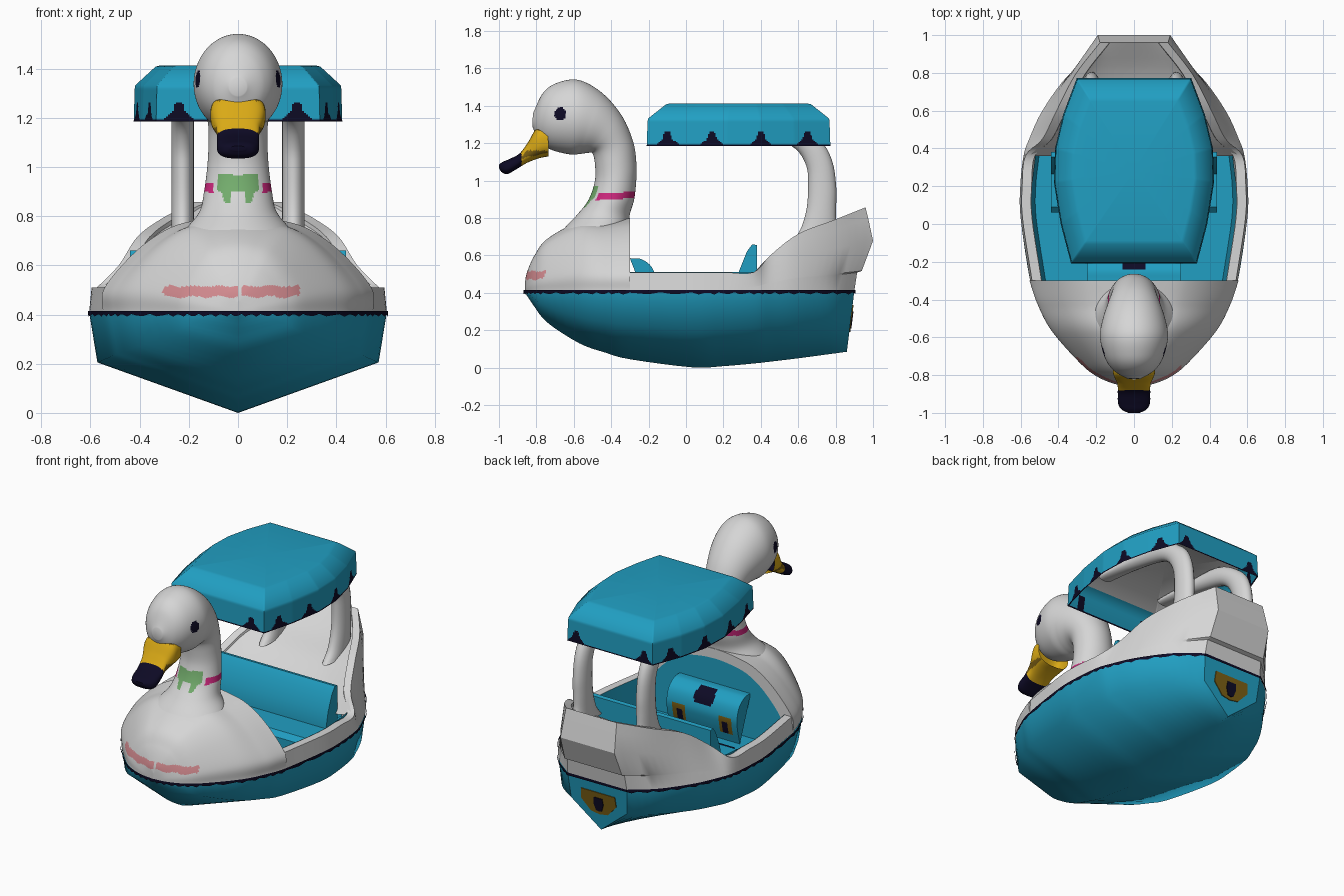
import bpy, bmesh, math
from mathutils import Vector as V

if "Cube" in bpy.data.objects:
    bpy.data.objects.remove(bpy.data.objects["Cube"])

COLS = {"white": (.67, .67, .67), "teal": (.015, .345, .54), "navy": (.004, .003, .018),
        "yellow": (.70, .40, .008), "brown": (.20, .115, .007), "light pink": (.66, .26, .28),
        "green": (.17, .41, .15), "magenta": (.60, .02, .20)}
NAMES = list(COLS)
MATS = []
for n, c in COLS.items():
    m = bpy.data.materials.new(n)
    m.diffuse_color = (*c, 1)
    m.use_nodes = True
    m.node_tree.nodes["Principled BSDF"].inputs["Base Color"].default_value = m.diffuse_color
    MATS.append(m)


def cat(p, n):
    """Smooth curve through points, n steps per span."""
    if n == 1:
        return [V(q) for q in p]
    p = [V(q) for q in p]
    e = [2 * p[0] - p[1]] + p + [2 * p[-1] - p[-2]]
    out = []
    for i in range(1, len(e) - 2):
        a, b, c, d = e[i - 1:i + 3]
        for k in range(n):
            t = k / n
            out.append(.5 * (2 * b + (c - a) * t + (2 * a - 5 * b + 4 * c - d) * t * t
                             + (3 * b - a - 3 * c + d) * t ** 3))
    return out + [p[-1]]


def mirror(half):
    """Half section ending on the centre line -> whole section."""
    return half + [V((-p[0], p[1], p[2])) for p in reversed(half[:-1])]


def loft(name, rings, color="white", rule=None, closed=False, sr=1, ss=1, caps=(0, 0), angle=35):
    """Skin through rings; rule(centre, normal) may return another colour."""
    rings = [cat(r, ss) for r in rings]
    if sr > 1:
        rings = list(zip(*[cat(col, sr) for col in zip(*rings)]))
    bm = bmesh.new()
    vs = [[bm.verts.new(p) for p in r] for r in rings]
    n = len(vs[0])
    for a, b in zip(vs, vs[1:]):
        for i in range(n if closed else n - 1):
            j = (i + 1) % n
            bm.faces.new((a[i], a[j], b[j], b[i]))
    for flag, r in zip(caps, (vs[0], vs[-1])):
        if flag:
            bm.faces.new(r)
    bmesh.ops.remove_doubles(bm, verts=bm.verts, dist=.0005)
    bmesh.ops.recalc_face_normals(bm, faces=bm.faces)
    for f in bm.faces:
        c = rule and rule(f.calc_center_median(), f.normal)
        f.material_index = NAMES.index(c or color)
    me = bpy.data.meshes.new(name)
    bm.to_mesh(me)
    bm.free()
    for m in MATS:
        me.materials.append(m)
    ob = bpy.data.objects.new(name, me)
    bpy.context.collection.objects.link(ob)
    bpy.ops.object.select_all(action='DESELECT')
    ob.select_set(True)
    bpy.context.view_layer.objects.active = ob
    bpy.ops.object.shade_smooth_by_angle(angle=math.radians(angle))


def oval(y0, z0, y1, z1, rx, n=96, e=1.0):
    """Oval ring given its two side-view outline points and half width."""
    a, b = V((0, y0, z0)), V((0, y1, z1))
    pw = lambda t: math.copysign(abs(t) ** e, t)
    return [(a + b) / 2 + (b - a) / 2 * pw(math.cos(2 * math.pi * i / n))
            + V((rx, 0, 0)) * pw(math.sin(2 * math.pi * i / n)) for i in range(n)]


def bar(name, prof, hw, color, rule=None, steps=50, ss=1):
    """Side profile (y, z) extruded across x."""
    rings = [[V((-hw + 2 * hw * i / steps, y, z)) for y, z in prof] for i in range(steps + 1)]
    loft(name, rings, color, rule, closed=(ss == 1), ss=ss, caps=(1, 1))


# stations along the boat: y, half width, keel height, top height, stern lean, inward lean of the rim
ST = [(-.862, 0, .40, .45, 0), (-.85, .09, .385, .51, 0), (-.81, .19, .325, .60, 0), (-.74, .28, .24, .69, 0),
      (-.57, .43, .13, .78, 0), (-.43, .505, .08, .785, 0), (-.30, .55, .045, .80, 0), (.03, .60, .002, .51, 0),
      (.20, .602, .008, .51, 0), (.36, .585, .022, .51, 0), (.45, .555, .032, .60, 0), (.60, .485, .05, .715, 0),
      (.78, .355, .073, .79, .2), (.90, .21, .085, .857, 1)]
LEAN = [.01, .01, .01, .01, .07, .075, .045, .03]

# lower hull with transom
rings = []
for y, w, k, t, q in ST:
    zc = k + (.41 - k) * .5
    rings.append(mirror([V((x, y + (z - .41) * .123 * q, z)) for x, z in ((w, .41), (.945 * w, zc), (0, k))]))
loft("lower_hull", rings, "teal", sr=4, angle=75)
flip = [V((0, p.y, p.z)) for p in rings[-1]]
loft("transom", [rings[-1], flip], "teal")

# dark waterline stripe with a ragged lower edge
line = mirror(cat([(s[1], s[0], .41) for s in reversed(ST)], 6))
loft("waterline_stripe", [[V((p.x * 1.009, p.y * 1.008, z + (.006 * math.sin(i * 2.3) if z < .4 else 0)))
                           for i, p in enumerate(line)] for z in (.397, .415)], "navy", closed=True)


# rounded breast and front deck
def breast_section(s, k=1.0, y=None):
    y = s[0] if y is None else y
    f = ((1, 0), (.985, .256), (.75, .64), (.5, .88), (.25, .97), (0, 1))
    return mirror([V((a * s[1] * k, y, .41 + b * (s[3] - .41) * k)) for a, b in f])


def breast_paint(c, n):
    wob = .005 * math.sin(c.x * 60)
    if c.y < -.6 and .472 + wob < c.z < .515 + wob * .5 and -.305 < c.x < .25 and not 0 < c.x < .015:
        return "light pink"


loft("breast_and_front_deck", [breast_section(s) for s in ST[:7]], "white", breast_paint, sr=12, ss=12, caps=(0, 1))
panel = cat(breast_section(ST[6], .85, -.294), 4)
loft("front_bulkhead_panel", [panel, [V((p.x, -.294, .3)) for p in panel]], "teal")


# gunwales rising to the tail
def wall(s, zr, lean):
    y, w, q = s[0], s[1], s[4]
    out = [V((w - lean * t, y + d * q, .41 + t * (zr - .41)))
           for t, d in ((0, 0), (.22, .015), (.24, .04), (.6, .1), (.86, .075), (1, .06))]
    x, yt = out[-1].x, out[-1].y
    return out + [V((x - .05, yt, zr)), V((x - .065, yt - .01 * q, zr - .16 + .1 * q))]


rim = [wall(s, .51 if i == 0 else s[3], LEAN[i]) for i, s in enumerate(ST[6:])]
for sx, side in ((1, "left"), (-1, "right")):
    loft(side + "_gunwale", [[V((p.x * sx, p.y, p.z)) for p in r] for r in rim], sr=5)
loft("tail_panel", [[V((p.x * sx, p.y, p.z)) for p in rim[-1][:6]] for sx in (1, -1)], angle=25)

# sloping dished rear deck
deck = []
for r, s in zip(rim[3:], ST[9:]):
    p, q = r[5], s[4]
    deck.append(mirror([V((p.x - .02, p.y, p.z - .004)), V((p.x * .6, p.y, p.z - .045 * (1 - q) - .004)),
                        V((0, p.y, p.z - .06 * (1 - q) - .004))]))
loft("rear_deck", deck, sr=4, ss=4)

# cockpit tub
tub = []
for s in ST[6:10]:
    x = s[1] - .062
    tub.append(mirror([V((x, s[0], .511)), V((x - .02, s[0], .3)), V((0, s[0], .3))]))
loft("cockpit_tub", tub, "teal", sr=4)

# seat, cushion, pedals
bar("seat_back", [(.26, .40), (.285, .52), (.325, .62), (.355, .66), (.38, .655), (.38, .3), (.28, .3)], .44, "teal", steps=2)
bar("seat_cushion", [(.06, .3), (.06, .39), (.09, .42), (.3, .42), (.3, .3)], .44, "teal", steps=2)
bar("pedal_plate", [(-.12, .3), (-.12, .308), (0, .308), (0, .3)], .26, "navy",
    lambda c, n: "teal" if abs(c.x) < .1 else None)


# rounded console with painted spots
def console_paint(c, n):
    if abs(c.x) < .075 - abs(c.z - .54) * .5 and .5 < c.z < .58:
        return "navy"
    if .12 < abs(c.x) < .205 and .35 < c.z < .46:
        return "navy" if abs(abs(c.x) - .16) < .02 and c.z < .43 else "brown"


bar("console", [(-.30, .585), (-.24, .58), (-.185, .54), (-.16, .47), (-.165, .40), (-.19, .3)], .25, "teal",
    console_paint, ss=8)


# neck and head in one sweep, with eyes, collar and bow
def head_paint(c, n):
    if math.hypot((c.y + .672) / .032, (c.z - 1.355) / .036) < 1 and abs(c.x) > .08:
        return "navy"
    ax = abs(c.x)
    if c.y < -.42 and ((ax < .083 and .90 + .2 * max(0, ax - .07) < c.z < .962 + .3 * min(ax, .04))
                       or (.03 < ax < .068 - (.9 - c.z) * .3 and .855 < c.z < .91)):
        return "green"
    if .90 < c.z + (c.y + .4) * -.05 < .935 and not (c.y < -.42 and ax < .1):
        return "magenta"


neck = [(-.72, .66, -.31, .66, .28), (-.655, .74, -.305, .76, .21), (-.58, .82, -.30, .82, .156), (-.52, .9, -.277, .9, .138),
        (-.487, 1, -.266, 1, .125), (-.487, 1.09, -.265, 1.09, .12), (-.50, 1.145, -.283, 1.21, .122),
        (-.525, 1.148, -.345, 1.35, .14), (-.565, 1.143, -.45, 1.47, .166), (-.62, 1.14, -.575, 1.538, .18),
        (-.72, 1.165, -.69, 1.522, .155), (-.785, 1.21, -.765, 1.468, .108), (-.822, 1.29, -.818, 1.36, .035)]
loft("neck_and_head", [oval(*r, n=120) for r in neck], "white", head_paint, closed=True, sr=14, caps=(0, 1))


# bill with dark tip and nostril marks
def bill_paint(c, n):
    if c.y < -.88 - .1 * (1.09 - c.z) * (c.z < 1.09):
        return "navy"
    ax = abs(c.x)
    if c.y < -.74 and (c.z > 1.268 and (.022 < ax < .05 or ax > .068) or c.z < 1.16 and ax > .085):
        return "brown"


bill = [(-.735, 1.13, -.738, 1.298, .112), (-.79, 1.118, -.795, 1.285, .11), (-.85, 1.095, -.845, 1.205, .088),
        (-.905, 1.062, -.89, 1.145, .086), (-.955, 1.035, -.945, 1.115, .084), (-.985, 1.045, -.98, 1.1, .065),
        (-1.0, 1.066, -1.0, 1.085, .03)]
loft("bill", [oval(*r, n=64, e=.75) for r in bill], "yellow", bill_paint, closed=True, sr=9, caps=(0, 1))

# curved canopy posts
post = [(.55, .66, .83, .72), (.61, .735, .805, .77), (.645, .85, .803, .86), (.653, .98, .803, .97), (.643, 1.08, .78, 1.11),
        (.585, 1.17, .71, 1.22), (.47, 1.22, .52, 1.33), (.22, 1.27, .24, 1.34), (.0, 1.30, .0, 1.34)]
for sx, side in ((1, "left"), (-1, "right")):
    loft(side + "_canopy_post", [[p + V((.225 * sx, 0, 0)) for p in oval(*r, .046, n=20)] for r in post],
         closed=True, sr=4, caps=(1, 1))

# canopy shell with scalloped hem
edge = [(.333, -.21), (.388, 0), (.424, .22), (.418, .4), (.375, .58), (.303, .772)]
loop = edge + [(-x, y) for x, y in reversed(edge)]
plan = []
for (x0, y0), (x1, y1) in zip(loop, loop[1:] + loop[:1]):
    n = round(math.hypot(x1 - x0, y1 - y0) / .008)
    plan += [(x0 + (x1 - x0) * i / n, y0 + (y1 - y0) * i / n) for i in range(n)]


def ring(k, z):
    return [V((x * k, .282 + (y - .282) * k, z)) for x, y in plan]


def hem_paint(c, n):
    if n.z < -.9 and c.z > 1.25:
        return "white"
    if c.z > 1.30:
        return None
    p, spots = (abs(c.x), (.24,)) if abs(n.y) > .8 else (c.y, (-.1, .14, .4, .65))
    d = min(abs(p - s) for s in spots)
    h = .045 * math.exp(-(d / .022) ** 4) + .035 * math.exp(-(d / .055) ** 4)
    if c.z < 1.185 + max(h, .01):
        return "navy"


shell = [ring(.02, 1.345), ring(.88, 1.335), ring(.965, 1.28), ring(.985, 1.19), ring(1, 1.185)]
shell += [ring(1 - .0005 * i, 1.185 + .007 * i) for i in range(1, 20)]
shell += [ring(.985, 1.332), ring(.79, 1.408), ring(.75, 1.412), ring(.02, 1.412)]
loft("canopy", shell, "teal", hem_paint, closed=True, caps=(1, 1), angle=58)

# transom badge shape: brown plate with dark centre
for name, pts, off, col in (("transom_patch", [(.12, .335), (.125, .27), (.06, .20), (0, .19)], .005, "brown"),
                            ("transom_patch_centre", [(.03, .30), (.035, .26), (.02, .215), (0, .21)], .009, "navy")):
    full = mirror([V((x, .9 + (z - .41) * .123 + off, z)) for x, z in pts])
    loft(name, [[p - V((0, off, 0)) for p in full], full], col, closed=True, caps=(0, 1))
